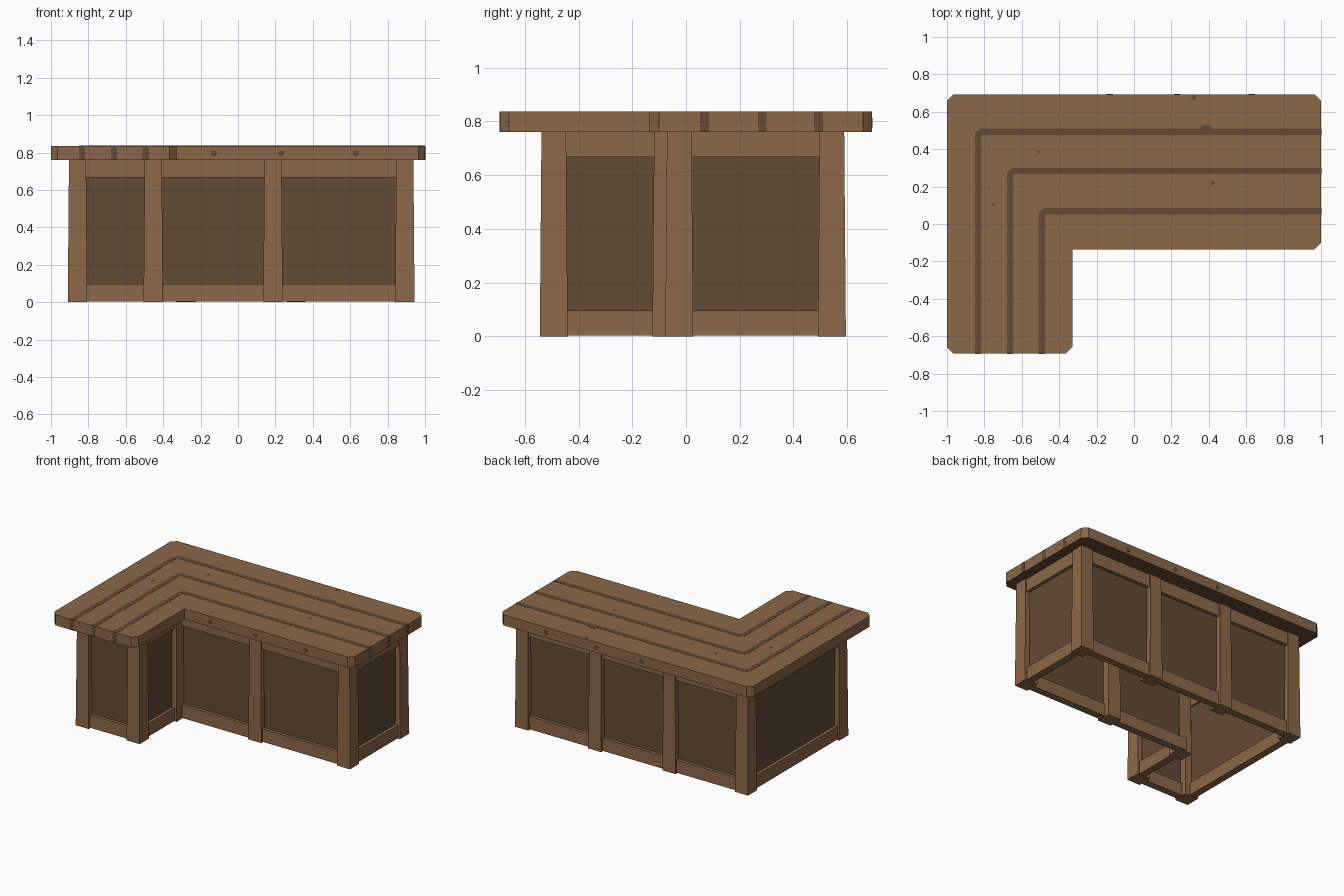
import bpy, bmesh, math

if "Cube" in bpy.data.objects:
    bpy.data.objects.remove(bpy.data.objects["Cube"])

def material(name, col):
    m = bpy.data.materials.new(name)
    m.diffuse_color = (*col, 1)
    m.use_nodes = True
    m.node_tree.nodes["Principled BSDF"].inputs["Base Color"].default_value = m.diffuse_color
    return m

BROWN = material("brown wood", (0.26, 0.138, 0.065))
DARK = material("dark wood", (0.127, 0.070, 0.036))
Z0, Z1 = 0.76, 0.836          # table top underside and surface
T = 0.0012                    # thickness of painted plates

def finish(name, bm, *mats):
    bmesh.ops.recalc_face_normals(bm, faces=bm.faces)
    me = bpy.data.meshes.new(name)
    for m in mats:
        me.materials.append(m)
    bm.to_mesh(me)
    bm.free()
    ob = bpy.data.objects.new(name, me)
    bpy.context.collection.objects.link(ob)
    return ob

def prism(bm, pts, z0, z1):
    f = bm.faces.new([bm.verts.new((x, y, z0)) for x, y in pts])
    new = bmesh.ops.extrude_face_region(bm, geom=[f])["geom"]
    for v in new:
        if isinstance(v, bmesh.types.BMVert):
            v.co.z = z1

def box(name, lo, hi, mat):
    bm = bmesh.new()
    prism(bm, [(lo[0], lo[1]), (hi[0], lo[1]), (hi[0], hi[1]), (lo[0], hi[1])], lo[2], hi[2])
    return finish(name, bm, mat)

# L-shaped top with clipped outer corners
c = 0.035
Y = 0.693
outline = [(-1 + c, -Y), (-0.33 - c, -Y), (-0.33, -Y + c), (-0.33, -0.135),
           (1 - c, -0.135), (1, -0.135 + c), (1, Y - c), (1 - c, Y),
           (-1 + c, Y), (-1, Y - c), (-1, -Y + c)]
bm = bmesh.new()
prism(bm, outline, Z0, Z1)
bmesh.ops.recalc_face_normals(bm, faces=bm.faces)
for f in bm.faces:
    f.material_index = 1 if f.normal.z < -0.5 else 0
finish("table_top", bm, BROWN, DARK)

# Dark seams that follow the L and wrap over both ends
w = 0.033
for i, (x, y) in enumerate([(-0.85, 0.51), (-0.68, 0.30), (-0.51, 0.085)], 1):
    bm = bmesh.new()
    k = 0.028
    prism(bm, [(x, -Y), (x + w, -Y), (x + w, y - w - 0.01), (x + w + 0.01, y - w),
               (1, y - w), (1, y), (x + k, y), (x, y - k)], Z1, Z1 + T)
    finish(f"top_seam_{i}", bm, DARK)
    box(f"front_end_seam_{i}", (x, -Y - T, Z0), (x + w, -Y, Z1), DARK)
    box(f"right_end_seam_{i}", (1, y - w, Z0), (1 + T, y, Z1), DARK)

# Wood knots on the surface and edges
def knot(name, loc, rx, ry, on_edge=False):
    bm = bmesh.new()
    prism(bm, [(rx * math.cos(a * math.pi / 4), ry * math.sin(a * math.pi / 4))
               for a in range(8)], -T, T)
    ob = finish(name, bm, DARK)
    ob.location = loc
    if on_edge:
        ob.rotation_euler.x = math.pi / 2

for i, (x, y, rx, ry) in enumerate([(-0.51, 0.385, 0.01, 0.01), (-0.75, 0.105, 0.01, 0.01),
                                    (0.42, 0.218, 0.011, 0.011), (0.385, 0.515, 0.032, 0.016),
                                    (0.32, 0.677, 0.014, 0.014)], 1):
    knot(f"surface_knot_{i}", (x, y, Z1), rx, ry)
for i, x in enumerate([-0.13, 0.23, 0.63], 1):
    knot(f"front_edge_knot_{i}", (x, -0.135, 0.795), 0.017, 0.017, True)
    knot(f"back_edge_knot_{i}", (x, Y, 0.795), 0.017, 0.017, True)

# Posts, slightly wider at the foot
def post(name, x, y):
    bm = bmesh.new()
    prism(bm, [(x + sx * 0.052, y + sy * 0.052) for sx, sy in ((-1, -1), (1, -1), (1, 1), (-1, 1))], 0, Z0)
    for v in bm.verts:
        if v.co.z > 0.1:
            v.co.x = x + (v.co.x - x) * 0.88
            v.co.y = y + (v.co.y - y) * 0.88
    finish(name, bm, BROWN)

XL, XM, XR = -0.858, -0.453, 0.892
YF, YI, YB = -0.492, -0.025, 0.543
posts = {"wing_front_left": (XL, YF), "wing_front_right": (XM, YF),
         "inner_corner": (XM, -0.073), "main_front_middle": (0.187, YI),
         "main_front_right": (XR, YI), "back_right": (XR, YB),
         "back_middle_right": (0.31, YB), "back_middle_left": (-0.28, YB),
         "back_left": (XL, YB)}
for name, (x, y) in posts.items():
    post(name + "_post", x, y)

# Framed wall bay: two rails and a recessed dark panel
def bay(name, p, q, n):
    def part(label, inner, outer, z0, z1, mat):
        xs = [p[0] + n[0] * inner, q[0] + n[0] * outer]
        ys = [p[1] + n[1] * inner, q[1] + n[1] * outer]
        box(f"{name}_{label}", (min(xs), min(ys), z0), (max(xs), max(ys), z1), mat)
    part("bottom_rail", -0.015, 0.037, 0.004, 0.096, BROWN)
    part("top_rail", -0.015, 0.037, 0.667, Z0, BROWN)
    part("panel", 0.0, 0.014, 0.09, 0.672, DARK)

FRONT, BACK, LEFT, RIGHT = (0, -1), (0, 1), (-1, 0), (1, 0)
bay("wing_front", (XL, YF), (XM, YF), FRONT)
bay("wing_right", (XM, YF), (XM, -0.073), RIGHT)
bay("main_front_left", (XM, YI), (0.187, YI), FRONT)
bay("main_front_right", (0.187, YI), (XR, YI), FRONT)
bay("right_side", (XR, YI), (XR, YB), RIGHT)
bay("back_right", (0.31, YB), (XR, YB), BACK)
bay("back_centre", (-0.28, YB), (0.31, YB), BACK)
bay("back_left", (XL, YB), (-0.28, YB), BACK)
bay("left_side", (XL, YF), (XL, YB), LEFT)
